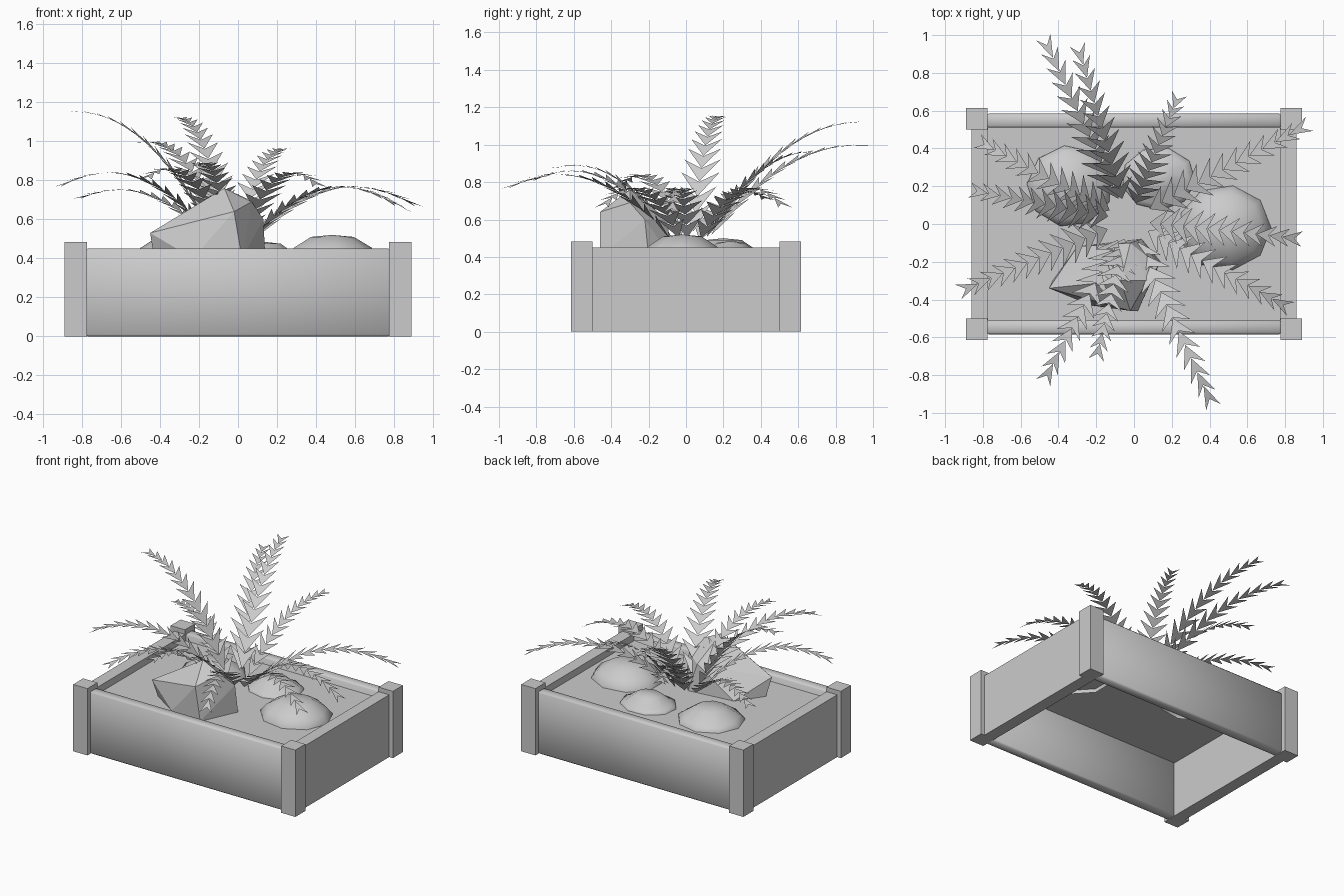
import bpy, bmesh, math
from mathutils import Vector

if "Cube" in bpy.data.objects:
    bpy.data.objects.remove(bpy.data.objects["Cube"])


def finish(name, bm, smooth=False):
    me = bpy.data.meshes.new(name)
    bm.to_mesh(me)
    bm.free()
    for p in me.polygons:
        p.use_smooth = smooth
    ob = bpy.data.objects.new(name, me)
    bpy.context.collection.objects.link(ob)
    return ob


def box(name, lo, hi, bevel=0.0):
    lo, hi = Vector(lo), Vector(hi)
    bm = bmesh.new()
    bmesh.ops.create_cube(bm, size=1)
    for v in bm.verts:
        v.co = (lo + hi) / 2 + v.co * (hi - lo)
    if bevel:
        bmesh.ops.bevel(bm, geom=bm.edges[:], offset=bevel, segments=1, affect='EDGES')
    return finish(name, bm, bevel > 0)


# Planter: posts, rounded long boards, flat end boards
for sx in (-1, 1):
    for sy in (-1, 1):
        box("corner_post", (sx * 0.832 - 0.057, sy * 0.557 - 0.057, 0),
            (sx * 0.832 + 0.057, sy * 0.557 + 0.057, 0.483))
for s in (-1, 1):
    box("long_board", (-0.78, s * 0.547 - 0.037, 0), (0.78, s * 0.547 + 0.037, 0.45), 0.01)
    box("end_board", (s * 0.817 - 0.043, -0.51, 0), (s * 0.817 + 0.043, 0.51, 0.45))

# Soil: single sheet, open underneath
bm = bmesh.new()
bmesh.ops.create_grid(bm, x_segments=1, y_segments=1, size=1)
for v in bm.verts:
    v.co = Vector((v.co.x * 0.775, v.co.y * 0.51, 0.4))
finish("soil", bm)


# Low rounded stones, open at the bottom
def stone(x, y, rx, ry, top, sides=9, turn=0.0):
    bm = bmesh.new()
    rings = []
    for f, z in ((1.0, 0.375), (0.98, 0.41), (0.82, top - 0.065), (0.45, top - 0.01)):
        ring = []
        for i in range(sides):
            a = turn + math.tau * i / sides
            ring.append(bm.verts.new((x + rx * f * math.cos(a), y + ry * f * math.sin(a), z)))
        rings.append(ring)
    for lo, hi in zip(rings, rings[1:]):
        for i in range(sides):
            j = (i + 1) % sides
            bm.faces.new((lo[i], lo[j], hi[j], hi[i]))
    tip = bm.verts.new((x, y, top))
    for i in range(sides):
        bm.faces.new((rings[-1][i], rings[-1][(i + 1) % sides], tip))
    finish("round_stone", bm, True)


stone(0.48, -0.02, 0.25, 0.23, 0.52)
stone(-0.34, 0.2, 0.23, 0.22, 0.50, turn=0.3)
stone(0.13, 0.24, 0.2, 0.17, 0.485, turn=0.6)

# Large faceted boulder
bm = bmesh.new()
for co in ((-0.45, -0.34, 0.53), (-0.43, -0.3, 0.4), (-0.23, -0.43, 0.4), (-0.02, -0.46, 0.64),
           (0.02, -0.46, 0.4), (0.14, -0.2, 0.4), (0.13, -0.22, 0.6), (-0.07, -0.3, 0.76),
           (0.07, -0.3, 0.69), (-0.3, -0.12, 0.4), (0.04, -0.08, 0.4), (-0.02, -0.1, 0.6)):
    bm.verts.new(co)
bmesh.ops.convex_hull(bm, input=bm.verts[:])
finish("boulder", bm)

# Fern fronds: tip position and arch control height
BASE = Vector((-0.03, 0.02, 0.42))
FRONDS = [((-0.48, 0.99, 0.99), 1.05), ((-0.30, 0.95, 1.12), 1.13), ((0.24, 0.69, 0.96), 0.98),
          ((0.93, 0.53, 0.66), 0.96), ((0.89, -0.08, 0.63), 0.98), ((0.83, -0.45, 0.66), 0.96),
          ((0.42, -0.97, 0.76), 1.02), ((-0.20, -0.72, 0.87), 0.98), ((-0.48, -0.84, 0.80), 1.02),
          ((-0.93, -0.36, 0.76), 1.02), ((-0.87, 0.18, 1.15), 1.18), ((-0.83, 0.44, 0.70), 0.88)]
PAIRS = 12


def frond(tip, peak):
    tip = Vector(tip)
    flat = Vector((tip.x - BASE.x, tip.y - BASE.y, 0)).normalized()
    start = BASE + flat * 0.05
    ctrl = (start + tip) / 2 - flat * 0.04
    ctrl.z = peak
    side = Vector((-flat.y, flat.x, 0))

    def at(t):
        return start * (1 - t) ** 2 + ctrl * 2 * t * (1 - t) + tip * t * t

    bm = bmesh.new()
    for i in range(PAIRS):
        t = 0.08 + 0.88 * i / PAIRS
        w = 0.125 * (1 - 0.75 * t) * min(1, 0.5 + 2.5 * t)
        a, b = bm.verts.new(at(t)), bm.verts.new(at(t + 0.07))
        for s in (-1, 1):
            c = bm.verts.new(at(min(1.0, t + 0.115)) + side * s * w + Vector((0, 0, 0.005)))
            bm.faces.new((a, c, b) if s < 0 else (a, b, c))
    finish("fern_frond", bm)


for tip, peak in FRONDS:
    frond(tip, peak)
